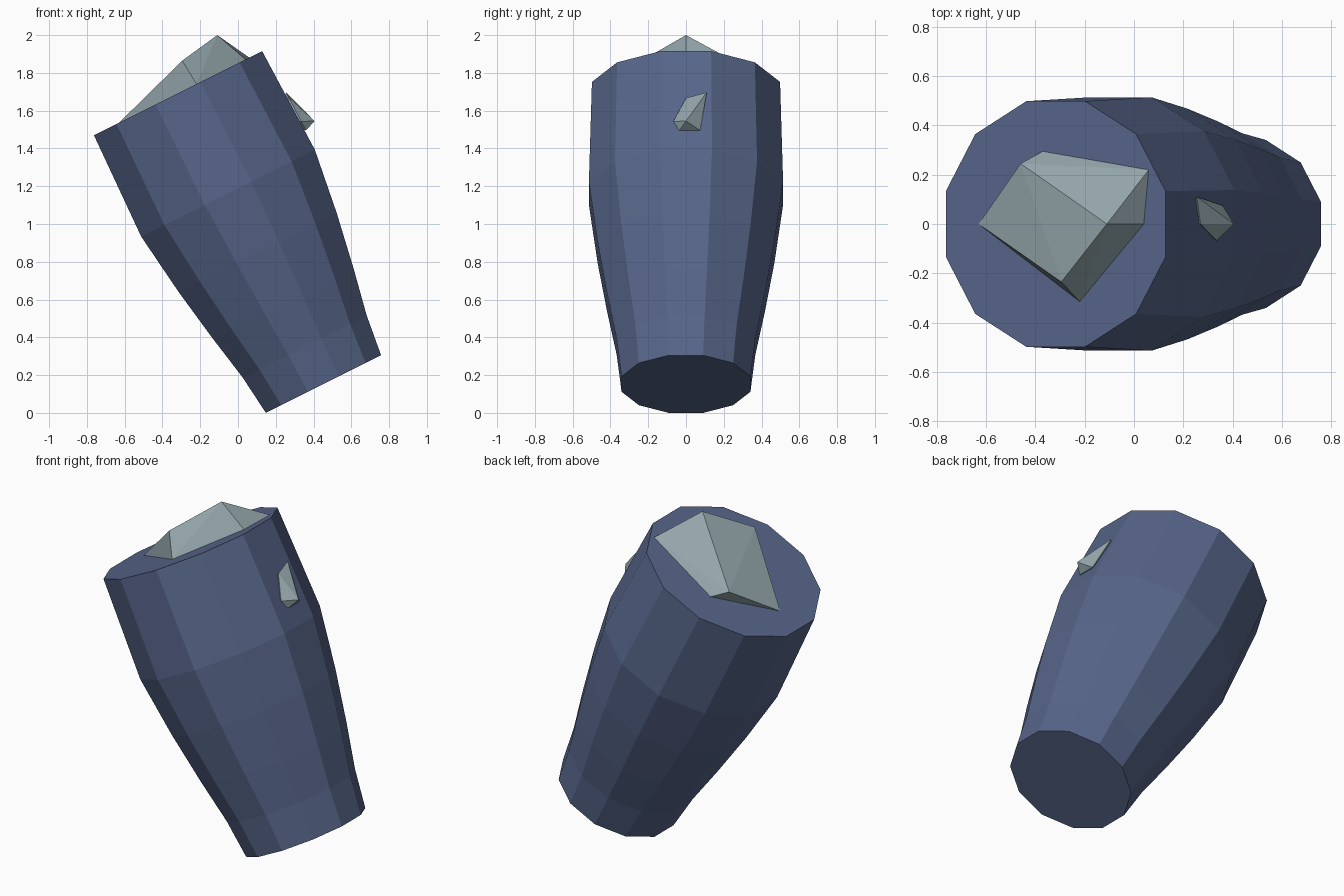
import bpy, bmesh, math
from mathutils import Vector, Matrix

if "Cube" in bpy.data.objects:
    bpy.data.objects.remove(bpy.data.objects["Cube"])

def material(name, rgb):
    m = bpy.data.materials.new(name)
    m.diffuse_color = (*rgb, 1)
    m.use_nodes = True
    m.node_tree.nodes["Principled BSDF"].inputs["Base Color"].default_value = m.diffuse_color
    return m

BLUE = material("slate blue", (0.094, 0.130, 0.250))
GREY = material("pale stone grey", (0.290, 0.375, 0.405))

def finish(bm, name, mat):
    bmesh.ops.recalc_face_normals(bm, faces=bm.faces)
    me = bpy.data.meshes.new(name)
    bm.to_mesh(me)
    bm.free()
    me.materials.append(mat)
    ob = bpy.data.objects.new(name, me)
    bpy.context.collection.objects.link(ob)
    return ob

# Leaning twelve-sided body: (distance along the axis, distance to the flat sides)
SIDES = 12
BASE = Vector((0.4525, 0, 0.1525))
TILT = Matrix.Rotation(-math.atan(0.5), 3, 'Y')
profile = [(0, 0.341), (0.222, 0.367), (0.48, 0.417), (0.78, 0.468),
           (1.13, 0.514), (1.722, 0.498)]
bm = bmesh.new()
rings = []
for h, flat in profile:
    r = flat / math.cos(math.pi / SIDES)
    ring = []
    for i in range(SIDES):
        a = (i + 0.5) * 2 * math.pi / SIDES
        ring.append(bm.verts.new(BASE + TILT @ Vector((r * math.cos(a), r * math.sin(a), h))))
    rings.append(ring)
for low, high in zip(rings, rings[1:]):
    for i in range(SIDES):
        j = (i + 1) % SIDES
        bm.faces.new((low[i], low[j], high[j], high[i]))
bm.faces.new(rings[0])
bm.faces.new(rings[-1])
finish(bm, "body", BLUE)

def rock(name, points):
    """Faceted stone wrapped around a few corner points."""
    bm = bmesh.new()
    for p in points:
        bm.verts.new(p)
    res = bmesh.ops.convex_hull(bm, input=bm.verts)
    loose = [v for v in bm.verts if not v.link_faces]
    bmesh.ops.delete(bm, geom=loose, context='VERTS')
    return finish(bm, name, GREY)

def cap_z(x):
    return 1.692 + (x + 0.318) * 0.5

# Large stone on the top face, with its root sunk into the body
rim = [(-0.63, 0), (-0.37, 0.295), (0.06, 0.22), (0.04, 0), (-0.22, -0.315)]
rock("top_stone", [(x, y, cap_z(x)) for x, y in rim] + [
    (-0.11, 0, 2.0), (-0.295, -0.235, 1.865), (-0.46, 0.245, 1.70),
    (-0.20, 0, 1.50)])

# Small stone on the right side
rock("side_stone", [
    (0.405, 0, 1.545), (0.27, 0, 1.667), (0.255, 0.11, 1.697),
    (0.36, 0.075, 1.495), (0.36, -0.035, 1.495), (0.335, -0.067, 1.543),
    (0.20, 0.02, 1.55)])
